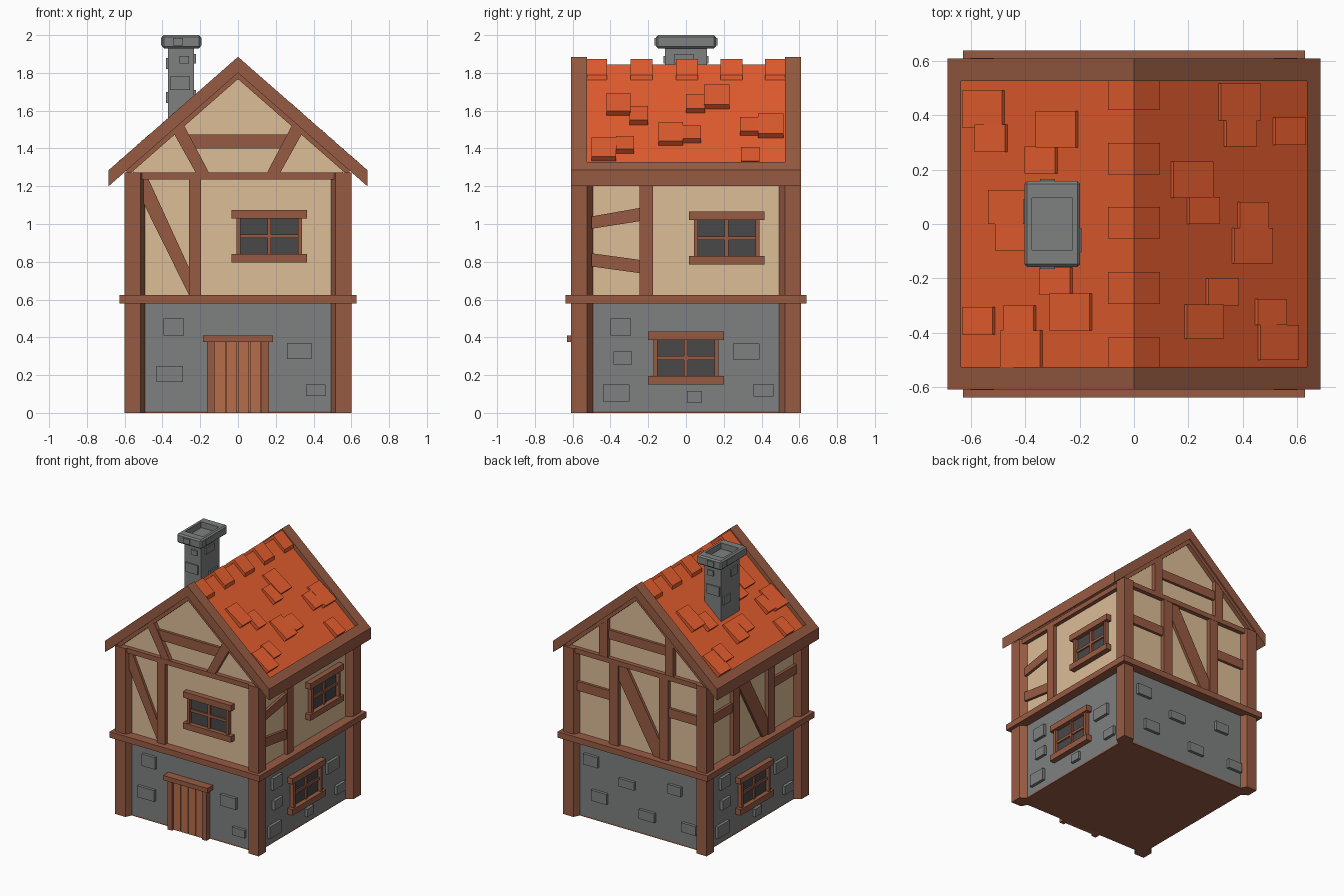
import bpy, bmesh
from math import radians
from mathutils import Matrix, Vector

if "Cube" in bpy.data.objects:
    bpy.data.objects.remove(bpy.data.objects["Cube"])

def material(name, r, g, b):
    m = bpy.data.materials.new(name)
    m.diffuse_color = (r, g, b, 1)
    m.use_nodes = True
    m.node_tree.nodes["Principled BSDF"].inputs["Base Color"].default_value = m.diffuse_color
    return m

WOOD = material("timber", .31, .105, .055)
DOOR = material("door_wood", .47, .15, .068)
CREAM = material("plaster", .72, .51, .31)
STONE = material("stone", .21, .215, .215)
TILE = material("roof_tile", .78, .11, .028)
GLASS = material("dark_glass", .065, .065, .065)
FRONT, RIGHT, BACK, LEFT = range(4)
SLOPE = .876

def finish(name, bm, mat):
    bmesh.ops.recalc_face_normals(bm, faces=bm.faces)
    me = bpy.data.meshes.new(name)
    bm.to_mesh(me)
    bm.free()
    me.materials.append(mat)
    ob = bpy.data.objects.new(name, me)
    bpy.context.collection.objects.link(ob)
    return ob

def build(name, mat, solids):
    """One object from prisms: (outline in u/z, y start, y end, house side)."""
    bm = bmesh.new()
    for pts, y0, y1, side in solids:
        rot = Matrix.Rotation(radians(90 * side), 3, 'Z')
        a, b = [[bm.verts.new(rot @ Vector((u, y, z))) for u, z in pts] for y in (y0, y1)]
        bm.faces.new(a)
        bm.faces.new(b[::-1])
        n = len(pts)
        for i in range(n):
            bm.faces.new((a[i], b[i], b[(i + 1) % n], a[(i + 1) % n]))
    return finish(name, bm, mat)

def rect(u0, u1, z0, z1):
    return [(u0, z0), (u1, z0), (u1, z1), (u0, z1)]

def on_wall(side, pts, out, inset=.02):
    """Prism standing out from the wall of one house side."""
    w = .555 if side % 2 else .565
    return (pts, -(w + out), -(w - inset), side)

def box(x, y, z0, z1):
    return (rect(-x, x, z0, z1), -y, y, FRONT)

def chevron(x, top, bottom, y0, y1):
    d = SLOPE * x
    return ([(-x, top - d), (0, top), (x, top - d), (x, bottom - d), (0, bottom), (-x, bottom - d)], y0, y1, FRONT)

# Main body
build("floor", WOOD, [box(.555, .565, 0, .01)])
build("stone_walls", STONE, [box(.555, .565, .01, .6)])
build("plaster_walls", CREAM, [([(-.555, .6), (.555, .6), (.555, 1.3), (0, 1.785), (-.555, 1.3)], -.565, .565, FRONT)])
build("belt_beam", WOOD, [box(.627, .637, .58, .625)])
build("top_beam", WOOD, [box(.585, .597, 1.235, 1.272)])

# Corner posts with chamfered inner edges
bm = bmesh.new()
profile = [(.6, .61), (.515, .61), (.49, .56), (.49, .49), (.55, .49), (.6, .525)]
for sx in (-1, 1):
    for sy in (-1, 1):
        lo, hi = [[bm.verts.new((sx * x, sy * y, z)) for x, y in profile] for z in (0, 1.272)]
        bm.faces.new(lo)
        bm.faces.new(hi)
        for i in range(6):
            j = (i + 1) % 6
            bm.faces.new((lo[i], lo[j], hi[j], hi[i]))
finish("corner_posts", bm, WOOD)

# Timber framing
def mirrored(side, pts, out):
    return [on_wall(side, pts, out), on_wall(side, [(-u, z) for u, z in pts], out)]

build("front_framing", WOOD, [
    on_wall(FRONT, rect(-.26, -.195, .62, 1.24), .03),
    on_wall(FRONT, [(-.5, 1.24), (-.475, 1.24), (-.26, .77), (-.26, .625), (-.5, 1.11)], .02),
    on_wall(FRONT, rect(-.29, .29, 1.4, 1.475), .02)]
    + mirrored(FRONT, [(.15, 1.265), (.22, 1.265), (.34, 1.48), (.29, 1.53)], .03))
build("right_framing", WOOD, [
    on_wall(RIGHT, rect(-.245, -.175, .62, 1.24), .03),
    on_wall(RIGHT, [(-.5, .975), (-.245, 1.015), (-.245, 1.085), (-.5, 1.04)], .02),
    on_wall(RIGHT, [(-.5, .775), (-.245, .74), (-.245, .81), (-.5, .845)], .02)])
for name, side, s in (("back_framing", BACK, 0), ("left_framing", LEFT, -.04)):
    build(name, WOOD, [
        on_wall(side, rect(-.227 + s, -.15 + s, .62, 1.24), .03),
        on_wall(side, rect(.19 + s, .265 + s, .62, 1.24), .03),
        on_wall(side, rect(-.5, -.227 + s, .95, 1.02), .02),
        on_wall(side, rect(.265 + s, .5, .95, 1.02), .02),
        on_wall(side, [(-.15 + s, 1.24), (-.09 + s, 1.24), (.19 + s, .75),
                       (.19 + s, .62), (.14 + s, .62), (-.15 + s, 1.12)], .02)])
build("back_gable_framing", WOOD,
      mirrored(BACK, [(.24, 1.265), (.31, 1.265), (.31, 1.525), (.24, 1.585)], .03)
      + [on_wall(BACK, rect(-.24, .24, 1.41, 1.48), .02)])

# Windows
def window(name, side, u, z):
    def r(u0, u1, z0, z1, out):
        return on_wall(side, rect(u + u0, u + u1, z + z0, z + z1), out)
    build(name + "_glass", GLASS, [r(-.16, .16, -.1, .1, .008)])
    build(name + "_frame", WOOD, [
        r(-.2, .2, .095, .14, .042), r(-.2, .2, -.14, -.095, .042),
        r(-.173, -.152, -.1, .1, .032), r(.152, .173, -.1, .1, .032),
        r(-.01, .01, -.1, .1, .02), r(-.155, .155, -.01, .01, .018)])

window("front_window", FRONT, .165, .935)
window("right_upper_window", RIGHT, .215, .925)
window("right_lower_window", RIGHT, 0, .29)
window("left_lower_window", LEFT, 0, .29)

# Door
build("door_planks", DOOR, [on_wall(FRONT, rect(-.127 + .0635 * i, -.0675 + .0635 * i, 0, .38), .025) for i in range(4)])
build("door_frame", WOOD, mirrored(FRONT, rect(.125, .163, 0, .38), .045)
      + [on_wall(FRONT, rect(-.185, .185, .375, .41), .065)])

# Raised wall stones: centre u, centre z, width, height
side_stones = [(-.345, .455, .11, .09), (-.335, .29, .1, .07), (-.37, .105, .14, .09),
               (.32, .325, .14, .085), (.41, .12, .105, .065), (.045, .085, .08, .06)]
stones = {
    FRONT: [(-.34, .455, .11, .09), (.325, .328, .13, .085), (-.362, .207, .14, .085), (.412, .12, .105, .06)],
    RIGHT: side_stones,
    BACK: [(-.39, .447, .12, .08), (-.32, .19, .13, .08), (-.09, .35, .13, .06),
           (.08, .155, .13, .07), (.31, .41, .11, .07), (.43, .15, .12, .07)],
    LEFT: side_stones}
build("wall_stones", STONE, [on_wall(side, rect(u - w / 2, u + w / 2, z - h / 2, z + h / 2), .022)
                             for side, group in stones.items() for u, z, w, h in group])

# Roof: tile bed, soffit, raised border, gable strips
build("roof_bed", TILE, [chevron(.64, 1.845, 1.82, -.53, .53)])
build("roof_soffit", WOOD, [chevron(.64, 1.82, 1.8, -.53, .53)])
build("barge_boards", WOOD, [chevron(.685, 1.885, 1.8, -.608, -.525), chevron(.685, 1.885, 1.8, .525, .608)])
eave = [(s * x, t - SLOPE * x) for s in (1,) for x, t in ((.635, 1.885), (.685, 1.885), (.685, 1.8), (.635, 1.8))]
build("eave_boards", WOOD, [([(s * x, z) for x, z in eave], -.525, .525, FRONT) for s in (-1, 1)])
build("gable_strips", WOOD, [chevron(.59, 1.805, 1.767, s * .55, s * .597) for s in (-1, 1)])
build("ridge_tiles", TILE, [chevron(.095, 1.873, 1.84, max(y - .058, -.525), min(y + .058, .525))
                            for y in (-.475, -.235, .005, .24, .477)])

# Loose roof tiles: distance from ridge, start y, size
right_tiles = [(.31, .38, .135), (.33, .285, .1), (.51, .29, .1), (.135, .095, .135), (.195, 0, .1), (.38, -.015, .095),
               (.36, -.145, .13), (.265, -.3, .1), (.185, -.42, .125), (.445, -.37, .095), (.455, -.5, .13)]
left_tiles = [(.475, .355, .135), (.465, .265, .1), (.205, .28, .135), (.28, .185, .1), (.39, 0, .125), (.39, -.098, .1),
              (.225, -.26, .1), (.155, -.39, .135), (.51, -.405, .1), (.36, -.4, .1), (.335, -.525, .135)]

def loose_tile(sign, x, y, size):
    def p(x, lift):
        return (sign * (x + .659 * lift), 1.845 - SLOPE * x + .752 * lift)
    end = min(x + size, .61)
    return ([p(x, -.01), p(end, -.01), p(end, .032), p(x, .014)], y, y + size, FRONT)

build("loose_tiles", TILE, [loose_tile(1, *t) for t in right_tiles] + [loose_tile(-1, *t) for t in left_tiles])

# Chimney shaft and its raised stones
build("chimney_shaft", STONE, [(rect(-.37, -.232, 1.45, 1.94), -.11, .11, FRONT)])
def chimney_block(x0, x1, y0, y1, z0, z1):
    return (rect(x0, x1, z0, z1), y0, y1, FRONT)
build("chimney_stones", STONE, [
    b for s in (-1, 1) for b in (
        chimney_block(-.31, -.26, s * .1, s * .12, 1.85, 1.89),
        chimney_block(-.36, -.255, s * .1, s * .12, 1.71, 1.78),
        chimney_block(-.345, -.29, s * .15, s * .166, 1.945, 1.985))] + [
    chimney_block(-.38, -.36, -.08, 0, 1.82, 1.88), chimney_block(-.38, -.36, .01, .09, 1.64, 1.7),
    chimney_block(-.24, -.222, -.06, .04, 1.85, 1.9), chimney_block(-.24, -.222, -.02, .08, 1.65, 1.71),
    chimney_block(-.21, -.193, -.105, -.015, 1.945, 1.987), chimney_block(-.407, -.39, .0, .09, 1.945, 1.987)])

# Chimney cap with a recessed flue
bm = bmesh.new()
bmesh.ops.create_cube(bm, size=1, matrix=Matrix.Translation((-.3, 0, 1.965)) @ Matrix.Diagonal((.205, .315, .07, 1)))
bmesh.ops.bevel(bm, geom=bm.edges[:], offset=.01, segments=1, affect='EDGES')
bm.normal_update()
top = max(bm.faces, key=lambda f: f.calc_center_median().z)
bmesh.ops.inset_individual(bm, faces=[top], thickness=.025)
for v in top.verts:
    v.co.y = .095 if v.co.y > 0 else -.095
hole = bmesh.ops.extrude_discrete_faces(bm, faces=[top])["faces"][0]
for v in hole.verts:
    v.co.z -= .045
finish("chimney_cap", bm, STONE)
